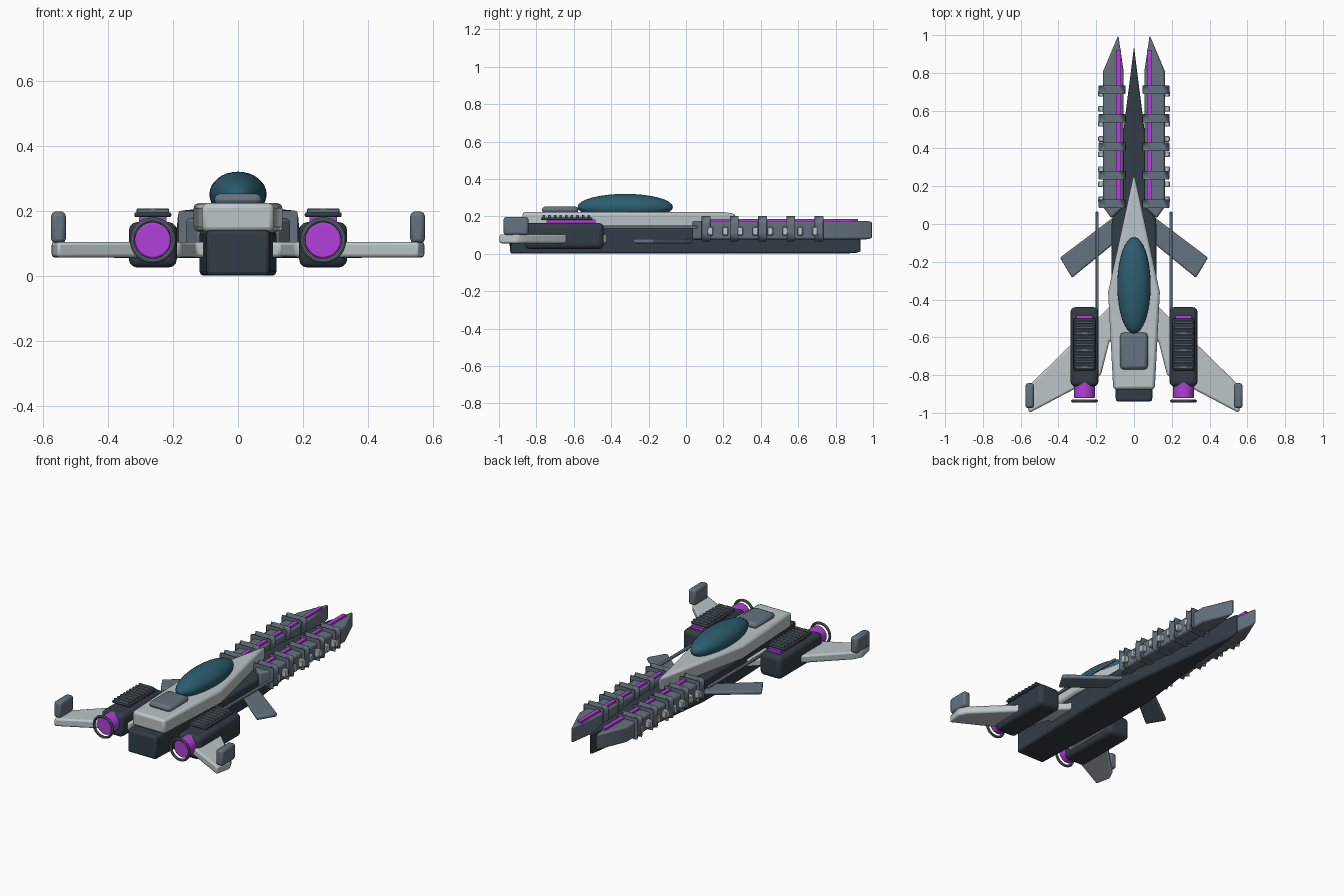
import bpy, math

if "Cube" in bpy.data.objects:
    bpy.data.objects.remove(bpy.data.objects["Cube"])

def material(name, r, g, b):
    m = bpy.data.materials.new(name)
    m.diffuse_color = (r, g, b, 1)
    m.use_nodes = True
    m.node_tree.nodes["Principled BSDF"].inputs["Base Color"].default_value = m.diffuse_color
    return m

DARK = material("dark_hull", 0.032, 0.046, 0.062)
LIGHT = material("light_hull", 0.5, 0.56, 0.58)
GREY = material("mid_grey", 0.13, 0.17, 0.21)
TEAL = material("canopy_teal", 0.025, 0.11, 0.16)
GLOW = material("magenta_glow", 0.45, 0.05, 0.7)

def finish(ob, name, mat, bevel=0, segments=2):
    ob.name = name
    ob.data.materials.append(mat)
    if bevel:
        mod = ob.modifiers.new("bevel", 'BEVEL')
        mod.width, mod.segments = bevel, segments
        mod.limit_method, mod.angle_limit = 'ANGLE', math.radians(25)
    bpy.ops.object.select_all(action='DESELECT')
    ob.select_set(True)
    bpy.context.view_layer.objects.active = ob
    bpy.ops.object.shade_smooth_by_angle(angle=math.radians(30))
    return ob

def prism(name, pts, z0, z1, mat, bevel=0, segments=2):
    """Extrude a top-view outline from z0 to z1."""
    area = sum(a[0] * b[1] - b[0] * a[1] for a, b in zip(pts, pts[1:] + pts[:1]))
    if area < 0:
        pts = pts[::-1]
    n = len(pts)
    verts = [(x, y, z) for z in (z0, z1) for x, y in pts]
    faces = [list(range(n))[::-1], list(range(n, 2 * n))]
    faces += [[i, (i + 1) % n, n + (i + 1) % n, n + i] for i in range(n)]
    me = bpy.data.meshes.new(name)
    me.from_pydata(verts, [], faces)
    ob = bpy.data.objects.new(name, me)
    bpy.context.collection.objects.link(ob)
    return finish(ob, name, mat, bevel, segments)

def box(name, x, y, z, mat, bevel=0, segments=2):
    return prism(name, [(x[0], y[0]), (x[1], y[0]), (x[1], y[1]), (x[0], y[1])],
                 z[0], z[1], mat, bevel, segments)

def symmetric(half):
    """Complete an outline given its right half, from tip to tail."""
    return half + [(-x, y) for x, y in reversed(half) if x > 0]

def side_box(name, s, x, y, z, mat, bevel=0, segments=2):
    return box(name, sorted((s * x[0], s * x[1])), y, z, mat, bevel, segments)

def side_prism(name, s, pts, z0, z1, mat, bevel=0):
    return prism(name, [(s * x, y) for x, y in pts], z0, z1, mat, bevel)

# Lower keel and upper fuselage
prism("lower_hull", symmetric([(0, 0.94), (0.118, 0.0), (0.118, -0.35), (0.096, -0.94)]),
      0, 0.14, DARK, 0.012)
prism("upper_hull", symmetric([(0, 0.27), (0.137, -0.36), (0.11, -0.875)]),
      0.135, 0.223, LIGHT, 0.015)

# Canopy and rear deck plate
bpy.ops.mesh.primitive_uv_sphere_add(segments=32, ring_count=16, location=(0, -0.325, 0.25))
canopy = bpy.context.object
canopy.scale = (0.088, 0.255, 0.07)
finish(canopy, "canopy", TEAL)
box("deck_plate", (-0.073, 0.073), (-0.77, -0.575), (0.215, 0.253), GREY, 0.018)

for s, side in ((1, "right"), (-1, "left")):
    # Forward rails with glowing strip, clamps and side lugs
    side_prism(side + "_rail", s, [(0.12, 0.03), (0.055, 0.09), (0.055, 0.81), (0.083, 1.0),
                                   (0.163, 0.81), (0.163, 0.09)], 0.077, 0.176, GREY, 0.01)
    side_box(side + "_rail_strip", s, (0.07, 0.095), (0.1, 0.92), (0.17, 0.187), GLOW)
    for i in range(5):
        y = 0.107 + 0.151 * i
        clamp = side_box(f"{side}_rail_clamp_{i}", s, (0.045, 0.187), (y - 0.023, y + 0.023),
                         (0.066, 0.203), GREY)
        # round only the lengthwise corners of each clamp
        weights = clamp.data.attributes.new("bevel_weight_edge", 'FLOAT', 'EDGE')
        for e in clamp.data.edges:
            a, b = (clamp.data.vertices[v].co for v in e.vertices)
            weights.data[e.index].value = 1.0 if abs(a.y - b.y) > 0.01 else 0.12
        mod = clamp.modifiers.new("bevel", 'BEVEL')
        mod.width, mod.segments, mod.limit_method = 0.042, 3, 'WEIGHT'
    for i in range(8):
        y = 0.13 + 0.08 * i
        side_box(f"{side}_rail_lug_{i}", s, (0.155, 0.19), (y - 0.015, y + 0.015),
                 (0.098, 0.143), LIGHT, 0.004, 1)

    # Canard, connecting rod, wing and winglet
    side_prism(side + "_canard", s, [(0.09, 0.05), (0.392, -0.178), (0.328, -0.285),
                                     (0.09, -0.09)], 0.055, 0.08, GREY, 0.008)
    side_box(side + "_rod", s, (0.187, 0.203), (-0.46, 0.065), (0.134, 0.15), GREY, 0.004)
    side_prism(side + "_wing", s, [(0.09, -0.4), (0.55, -0.85), (0.575, -0.9), (0.555, -1.0),
                                   (0.175, -0.8), (0.13, -0.62), (0.09, -0.62)],
               0.056, 0.104, LIGHT, 0.01)
    side_box(side + "_winglet", s, (0.53, 0.575), (-0.975, -0.843), (0.1, 0.197), GREY, 0.013)

    # Engine pod, nozzle and floating exhaust ring
    cx = 0.262 * s
    box(side + "_engine_pod", (cx - 0.074, cx + 0.074), (-0.86, -0.44), (0.025, 0.165),
        DARK, 0.026, 3)
    bpy.ops.mesh.primitive_cylinder_add(vertices=32, radius=0.055, depth=0.1,
                                        location=(cx, -0.872, 0.109),
                                        rotation=(math.pi / 2, 0, 0))
    finish(bpy.context.object, side + "_nozzle", GLOW, 0.005)
    bpy.ops.mesh.primitive_torus_add(major_segments=40, minor_segments=10, major_radius=0.063,
                                     minor_radius=0.008, location=(cx, -0.937, 0.109),
                                     rotation=(math.pi / 2, 0, 0))
    finish(bpy.context.object, side + "_exhaust_ring", GREY)

    # Cooling grille on top of the pod
    box(side + "_grille_glow", (cx - 0.042, cx + 0.042), (-0.745, -0.485), (0.16, 0.182), GLOW)
    box(side + "_grille_base", (cx - 0.057, cx + 0.057), (-0.775, -0.5), (0.18, 0.195),
        DARK, 0.006)
    for i in range(9):
        y = -0.76 + 0.03 * i
        box(f"{side}_grille_slat_{i}", (cx - 0.05, cx + 0.05), (y - 0.007, y + 0.007),
            (0.192, 0.207), GREY, 0.003, 1)
